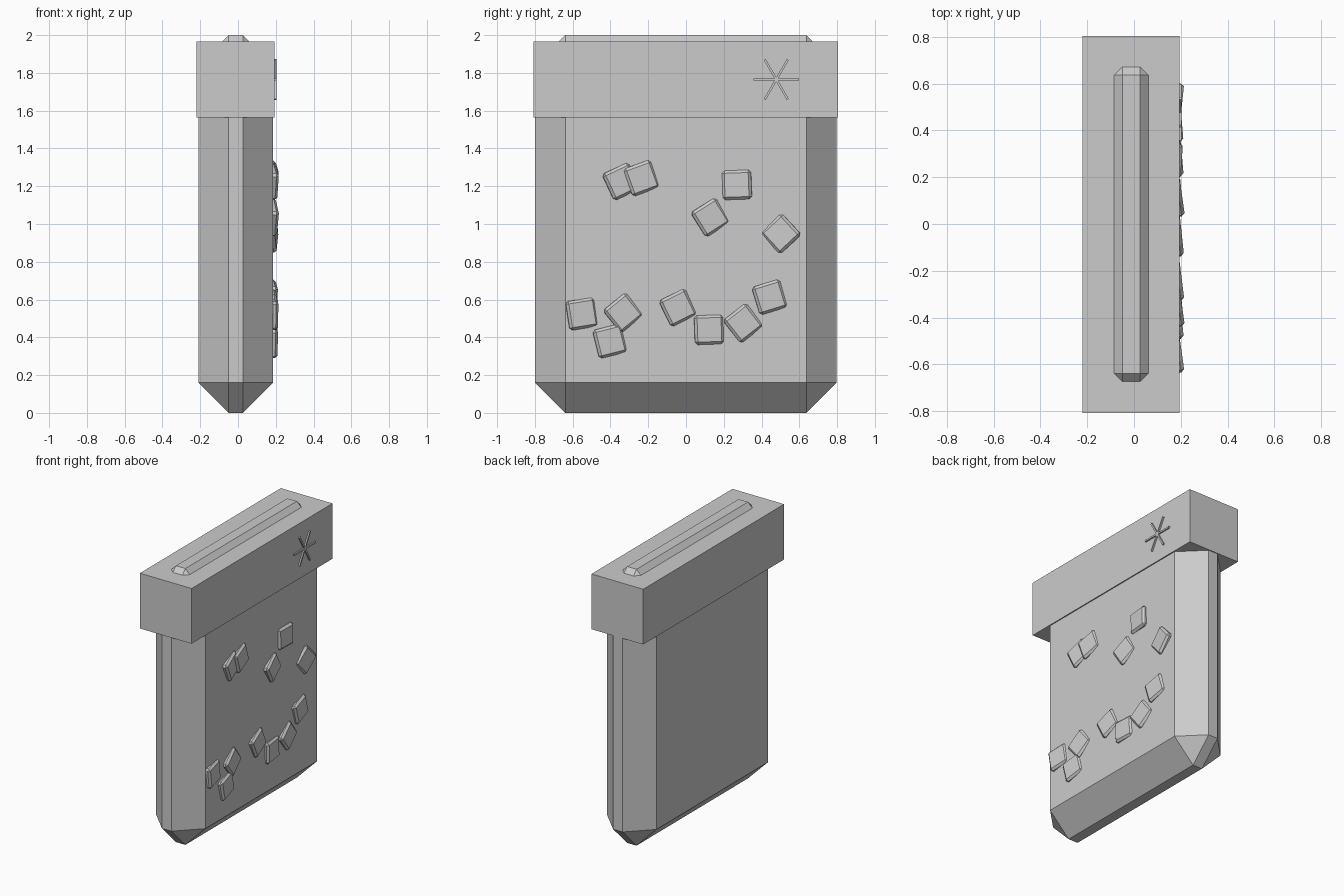
import bpy, bmesh, math
from mathutils import Matrix, Vector

if "Cube" in bpy.data.objects:
    bpy.data.objects.remove(bpy.data.objects["Cube"])


def box(name, center, size, bevel=0.0, rot=None):
    """Flat-shaded box with an optional single-segment chamfer."""
    bm = bmesh.new()
    bmesh.ops.create_cube(bm, size=1.0)
    bmesh.ops.scale(bm, vec=size, verts=bm.verts)
    if bevel:
        bmesh.ops.bevel(bm, geom=bm.edges[:], offset=bevel, segments=1,
                        profile=0.5, affect='EDGES')
    bmesh.ops.recalc_face_normals(bm, faces=bm.faces)
    mesh = bpy.data.meshes.new(name)
    bm.to_mesh(mesh)
    bm.free()
    obj = bpy.data.objects.new(name, mesh)
    obj.matrix_world = Matrix.Translation(center) @ (rot or Matrix.Identity(4))
    bpy.context.collection.objects.link(obj)
    return obj


# Chamfered body whose top pokes through the cap
box("body", (-0.012, -0.001, 1.0), (0.396, 1.596, 2.0), bevel=0.16)

# Square cap band
box("cap", (-0.013, -0.002, 1.765), (0.414, 1.612, 0.40))

# Tilted ice cubes half sunk in the +x face: y, z, roll, tilt (degrees)
cubes = [
    (-0.340, 1.225, 25, 8), (-0.233, 1.243, 20, 7), (0.268, 1.207, 2, -4),
    (0.133, 1.035, 32, 8), (0.500, 0.948, 43, -6), (-0.548, 0.524, 9, 8),
    (-0.330, 0.530, 39, 6), (-0.400, 0.380, 14, 6), (-0.040, 0.557, 26, 6),
    (0.124, 0.440, 2, 5), (0.305, 0.475, 38, 5), (0.445, 0.613, 17, 5),
]
side = 0.155
for i, (y, z, roll, tilt) in enumerate(cubes):
    rot = (Matrix.Rotation(math.radians(tilt), 4, 'Z')
           @ Matrix.Rotation(math.radians(roll), 4, 'X'))
    normal = rot @ Vector((1, 0, 0))
    center = Vector((0.204, y, z)) - normal * side / 2
    box(f"ice_cube_{i + 1}", center, (side, side, side), 0.014, rot)

# Six-armed frost star on the cap
for i in range(3):
    box(f"frost_bar_{i + 1}", (0.196, 0.478, 1.765), (0.016, 0.243, 0.012),
        rot=Matrix.Rotation(math.radians(60 * i), 4, 'X'))
